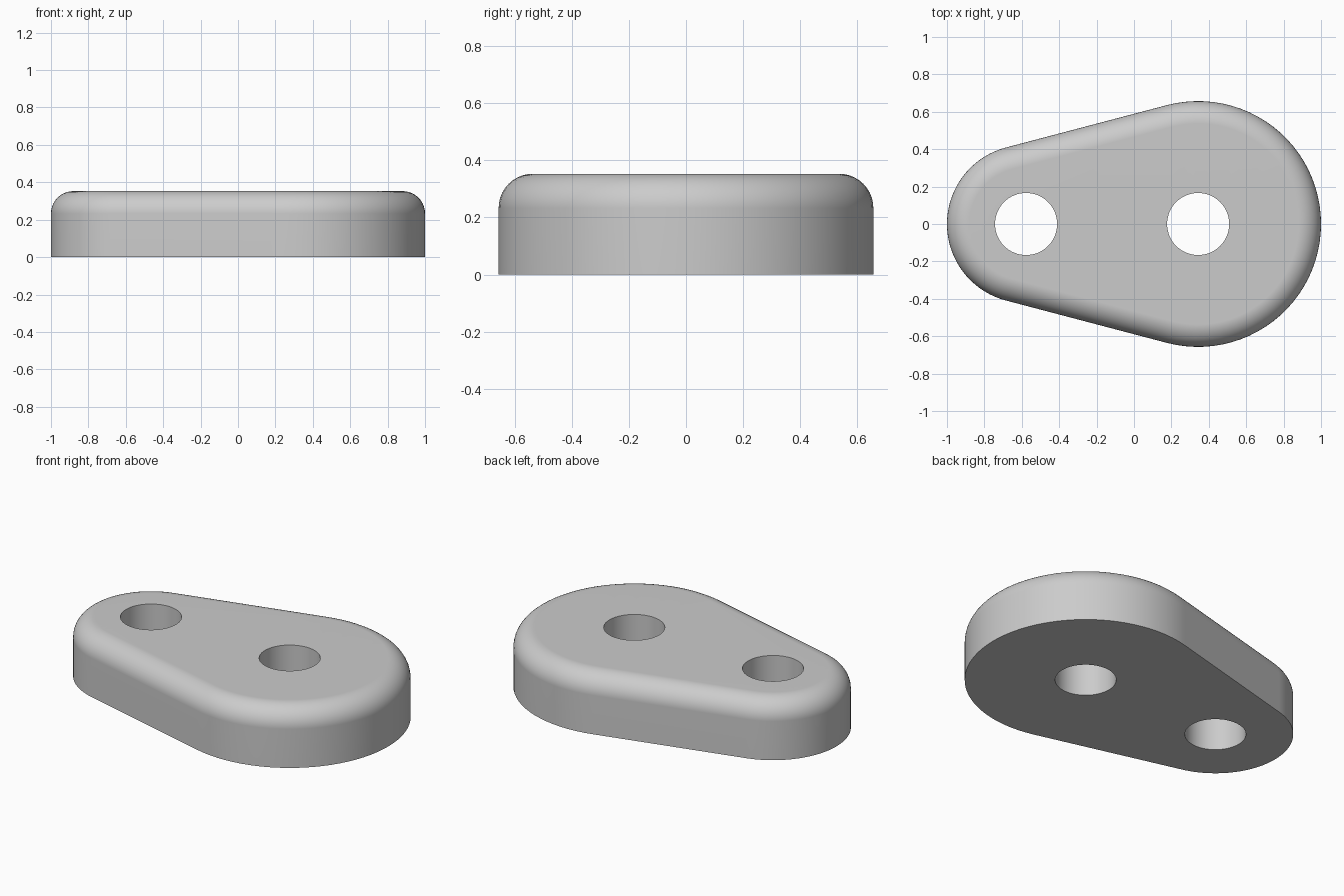
import bpy, bmesh
from math import sin, cos, pi, asin

cube = bpy.data.objects.get("Cube")
if cube:
    bpy.data.objects.remove(cube, do_unlink=True)

HEIGHT, FILLET, HOLE = 0.353, 0.12, 0.166
BIG_X, BIG_R = 0.343, 0.657
SMALL_X, SMALL_R = -0.577, 0.423
ARC, STEPS, HOLE_SIDES = 48, 10, 64

grey = bpy.data.materials.new("plain grey")
grey.use_nodes = True
colour = (0.6, 0.6, 0.6, 1)
grey.diffuse_color = colour
grey.node_tree.nodes["Principled BSDF"].inputs["Base Color"].default_value = colour

bm = bmesh.new()


def ring(points, z):
    return [bm.verts.new((x, y, z)) for x, y in points]


def bridge(a, b):
    for i in range(len(a)):
        j = (i + 1) % len(a)
        bm.faces.new((a[i], a[j], b[j], b[i]))


def outline(inset):
    """Two arcs joined by their common tangents, moved inward by inset."""
    tangent = pi / 2 + asin((BIG_R - SMALL_R) / (BIG_X - SMALL_X))
    points = []
    for cx, r, start, end in ((BIG_X, BIG_R, -tangent, tangent),
                              (SMALL_X, SMALL_R, tangent, 2 * pi - tangent)):
        for i in range(ARC + 1):
            a = start + (end - start) * i / ARC
            points.append((cx + (r - inset) * cos(a), (r - inset) * sin(a)))
    return points


def circle(cx):
    turns = [2 * pi * i / HOLE_SIDES for i in range(HOLE_SIDES)]
    return [(cx + HOLE * cos(a), HOLE * sin(a)) for a in turns]


# Straight wall and rounded upper rim
rings = [ring(outline(0), 0)]
for i in range(STEPS + 1):
    a = pi / 2 * i / STEPS
    rings.append(ring(outline(FILLET * (1 - cos(a))), HEIGHT - FILLET * (1 - sin(a))))
for lower, upper in zip(rings, rings[1:]):
    bridge(lower, upper)

# Two through holes
bottom_loops, top_loops = [rings[0]], [rings[-1]]
for cx in (SMALL_X, BIG_X):
    bottom_loops.append(ring(circle(cx), 0))
    top_loops.append(ring(circle(cx), HEIGHT))
    bridge(top_loops[-1], bottom_loops[-1])

# Flat top and bottom with the holes left open
for loops, up in ((bottom_loops, -1), (top_loops, 1)):
    edges = [bm.edges.get((l[i - 1], l[i])) for l in loops for i in range(len(l))]
    bmesh.ops.triangle_fill(bm, use_beauty=True, edges=edges, normal=(0, 0, up))
bmesh.ops.recalc_face_normals(bm, faces=bm.faces)

mesh = bpy.data.meshes.new("link_plate")
bm.to_mesh(mesh)
bm.free()
mesh.materials.append(grey)
plate = bpy.data.objects.new("link_plate", mesh)
bpy.context.collection.objects.link(plate)

# Smooth rim, crisp hole and base edges
bpy.ops.object.select_all(action='DESELECT')
plate.select_set(True)
bpy.context.view_layer.objects.active = plate
bpy.ops.object.shade_smooth_by_angle(angle=pi / 6)
weighted = plate.modifiers.new("flat_top_shading", 'WEIGHTED_NORMAL')
weighted.keep_sharp = True
